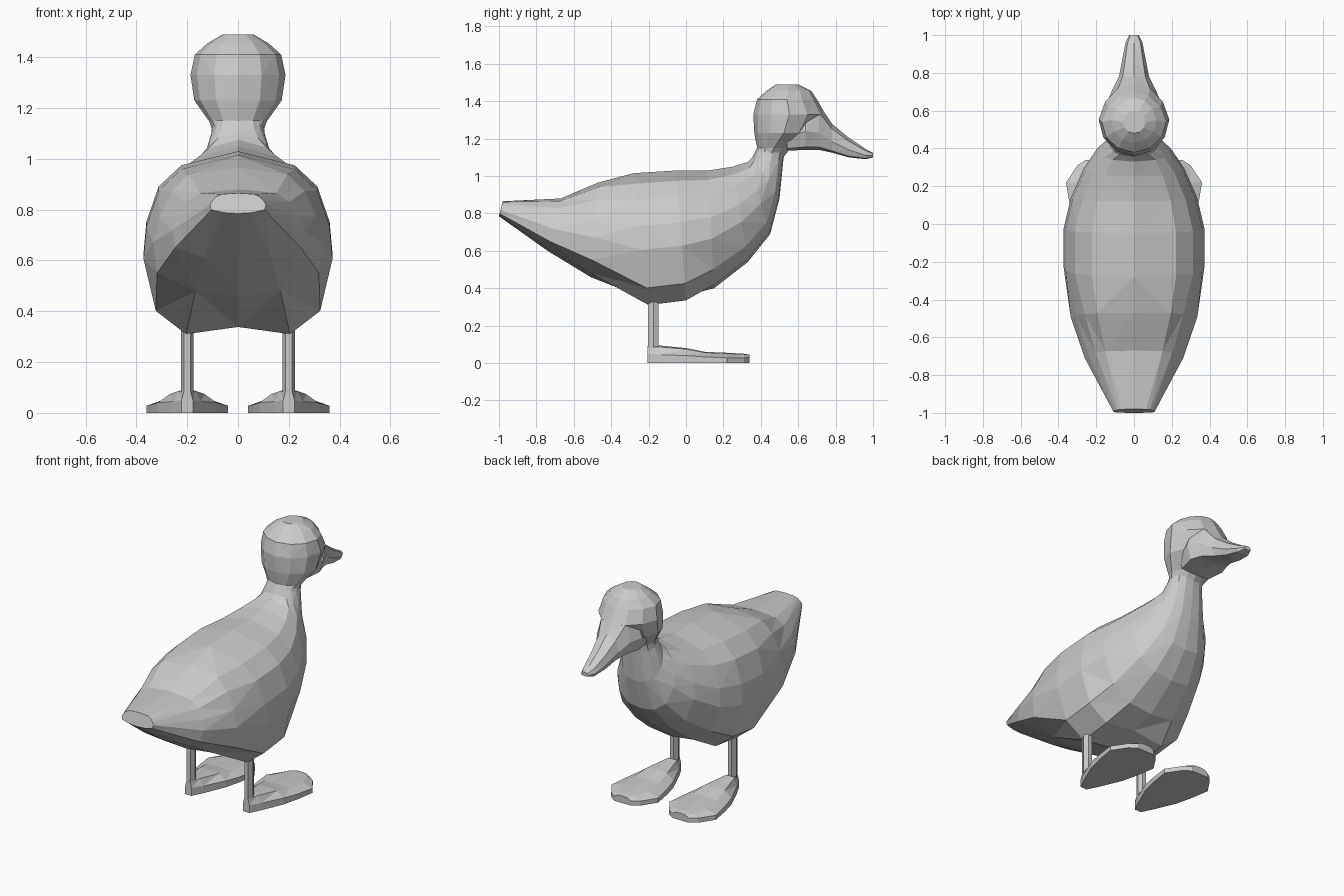
import bpy, bmesh, math

if "Cube" in bpy.data.objects:
    bpy.data.objects.remove(bpy.data.objects["Cube"])


def loft(name, rings):
    """Skin a list of equal-length point rings and cap both ends."""
    bm = bmesh.new()
    vs = [[bm.verts.new(p) for p in ring] for ring in rings]
    n = len(vs[0])
    for a, b in zip(vs, vs[1:]):
        for i in range(n):
            j = (i + 1) % n
            bm.faces.new((a[i], a[j], b[j], b[i]))
    bm.faces.new(vs[0])
    bm.faces.new(vs[-1])
    bmesh.ops.triangulate(bm, faces=bm.faces[:])
    bmesh.ops.recalc_face_normals(bm, faces=bm.faces[:])
    me = bpy.data.meshes.new(name)
    bm.to_mesh(me)
    bm.free()
    ob = bpy.data.objects.new(name, me)
    bpy.context.collection.objects.link(ob)
    return ob


def mirrored(half):
    """Close a half section whose first and last points lie on the centre line."""
    return half + [(-u, h) for u, h in reversed(half[1:-1])]


def slanted(section, top, bottom, w):
    """Place a unit section (side, height) between a bottom and a top (y, z) point."""
    return [(u * w, bottom[0] + (top[0] - bottom[0]) * h,
             bottom[1] + (top[1] - bottom[1]) * h) for u, h in section]


# Body: tail to neck, using a section for the tail, the belly and the chest
belly = mirrored([(0, .04), (.55, 0), (.87, .13), (1, .42),
                  (.97, .6), (.84, .8), (.6, .92), (0, 1)])
tail = mirrored([(0, 0), (.5, .04), (.95, .18), (1, .42),
                 (.92, .62), (.78, .82), (.58, .95), (0, 1)])
chest = mirrored([(0, 0), (.46, .03), (.82, .16), (1, .42),
                  (.97, .6), (.82, .8), (.58, .92), (0, 1)])
body = [((-.98, .865), (-1, .785), .11, tail),
        ((-.67, .88), (-.74, .60), .26, tail),
        ((-.47, .965), (-.51, .46), .335, tail),
        ((-.28, 1.015), (-.2, .31), .372, belly),
        ((-.05, 1.03), (.0, .335), .372, belly),
        ((.12, 1.03), (.15, .40), .335, chest),
        ((.25, 1.05), (.33, .54), .265, chest),
        ((.33, 1.075), (.45, .69), .195, chest),
        ((.355, 1.10), (.50, .88), .135, chest),
        ((.37, 1.13), (.52, 1.08), .105, chest),
        ((.39, 1.17), (.53, 1.15), .10, chest)]
loft("body", [slanted(sec, top, bot, w) for top, bot, w, sec in body])

# Head: stacked egg-shaped rings (z, back y, front y, half width)
head = [(1.10, .37, .52, .095), (1.15, .38, .56, .115), (1.23, .365, .68, .172),
        (1.33, .36, .745, .187), (1.41, .38, .70, .17),
        (1.455, .43, .67, .12), (1.49, .48, .60, .06)]
N = 12
loft("head", [[(w * math.cos(2 * math.pi * i / N)
                * (1 - .12 * max(0, math.sin(2 * math.pi * i / N))),
                (a + b) / 2 + (b - a) / 2 * math.sin(2 * math.pi * i / N), z)
               for i in range(N)] for z, a, b, w in head])

# Beak
beak_section = mirrored([(0, 0), (.8, .06), (1, .38), (.75, .82), (0, 1)])
beak = [(.54, 1.135, 1.33, .12), (.64, 1.14, 1.40, .145), (.71, 1.14, 1.385, .115),
        (.78, 1.125, 1.28, .08), (.87, 1.10, 1.205, .062),
        (.96, 1.09, 1.145, .045), (1.0, 1.10, 1.125, .025)]
loft("beak", [slanted(beak_section, (y, t), (y, b), w) for y, b, t, w in beak])

# Legs and webbed feet: foot stations (y, half width, edge height, top height)
foot = [(-.205, .022, .05, .09), (-.14, .055, .045, .094), (0, .115, .04, .08),
        (.1, .14, .033, .06), (.22, .16, .028, .055), (.31, .10, .028, .05),
        (.34, .055, .03, .045)]
for side, s in (("left", -.2), ("right", .2)):
    loft(side + "_leg", [[(s + .025 * math.cos(k * math.pi / 3),
                           -.175 + .033 * math.sin(k * math.pi / 3), z)
                          for k in range(6)] for z in (.03, .36)])
    rings = []
    for y, w, e, t in foot:
        half = mirrored([(0, 0), (w, 0), (w, e), (w * .6, e + (t - e) * .85), (0, t)])
        rings.append([(s + x, y, z) for x, z in half])
    loft(side + "_foot", rings)
